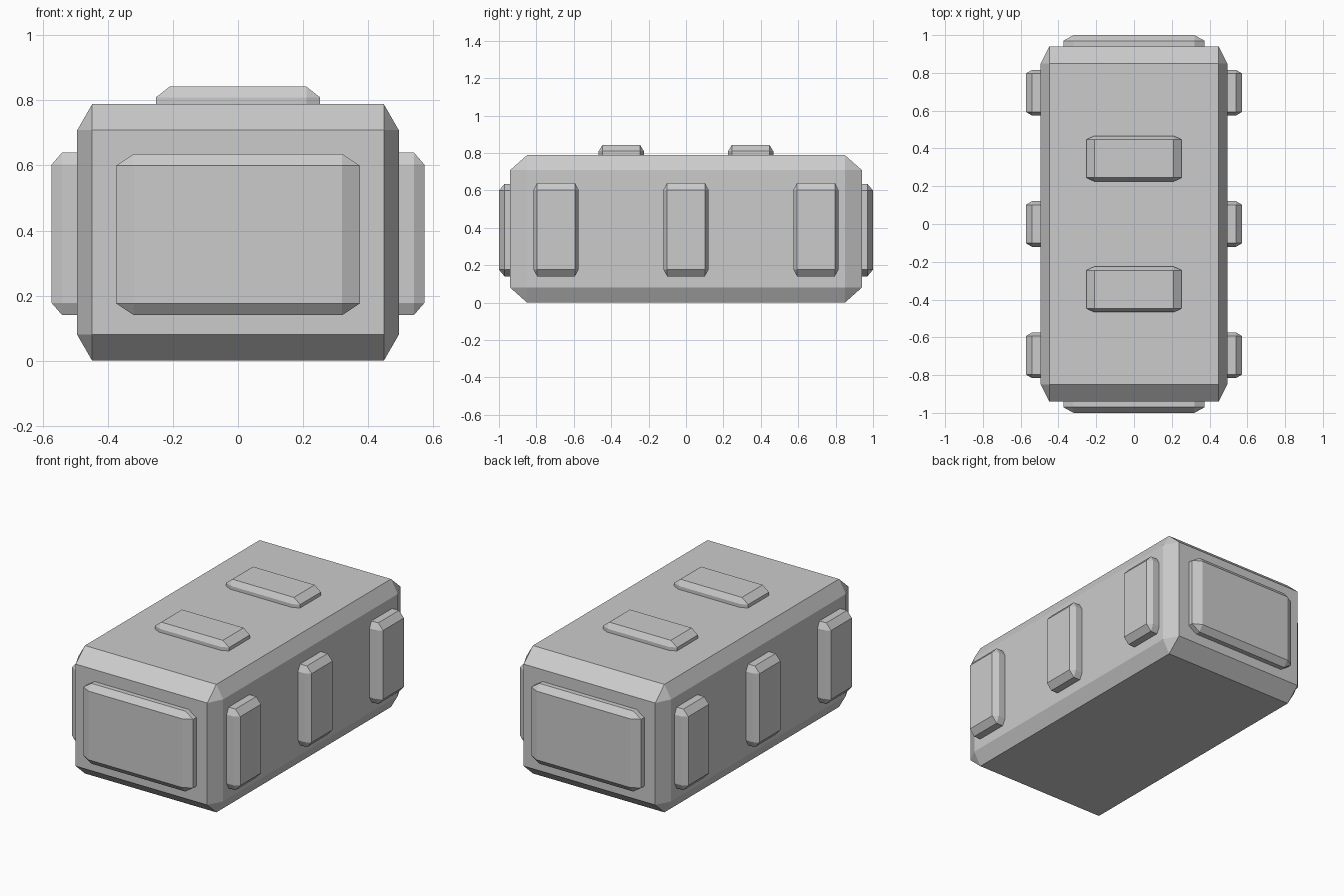
import bpy, bmesh
from mathutils import Vector

if "Cube" in bpy.data.objects:
    bpy.data.objects.remove(bpy.data.objects["Cube"])


def chamfered_box(name, lo, hi, chamfer):
    """Box from lo to hi with a separate chamfer depth on each axis."""
    lo, hi, c = Vector(lo), Vector(hi), Vector(chamfer)
    size, mid = hi - lo, (lo + hi) / 2
    bm = bmesh.new()
    bmesh.ops.create_cube(bm, size=1)
    # Bevel by one unit in chamfer space, then scale to real size
    bmesh.ops.scale(bm, verts=bm.verts, vec=[s / k for s, k in zip(size, c)])
    bmesh.ops.bevel(bm, geom=bm.edges[:], offset=1, segments=1,
                    profile=0.5, affect='EDGES')
    bmesh.ops.scale(bm, verts=bm.verts, vec=c)
    bmesh.ops.recalc_face_normals(bm, faces=bm.faces)
    mesh = bpy.data.meshes.new(name)
    bm.to_mesh(mesh)
    bm.free()
    obj = bpy.data.objects.new(name, mesh)
    obj.location = mid
    bpy.context.collection.objects.link(obj)
    return obj


# Main body
chamfered_box("body", (-0.494, -0.94, 0), (0.494, 0.94, 0.788),
              (0.046, 0.09, 0.08))

# Large panels on the front and back
for side, y in (("front", -0.90), ("back", 0.90)):
    chamfered_box(side + "_panel", (-0.374, y - 0.10, 0.14),
                  (0.374, y + 0.10, 0.635), (0.054, 0.03, 0.036))

# Three upright ribs on each side
for side, x in (("left", -0.473), ("right", 0.473)):
    for i, y in enumerate((-0.695, 0, 0.695)):
        chamfered_box(f"{side}_rib_{i + 1}", (x - 0.10, y - 0.121, 0.14),
                      (x + 0.10, y + 0.121, 0.64), (0.033, 0.02, 0.038))

# Two raised pads on the top
for i, y in enumerate((-0.346, 0.346)):
    chamfered_box(f"top_pad_{i + 1}", (-0.252, y - 0.121, 0.66),
                  (0.252, y + 0.121, 0.842), (0.042, 0.02, 0.033))
